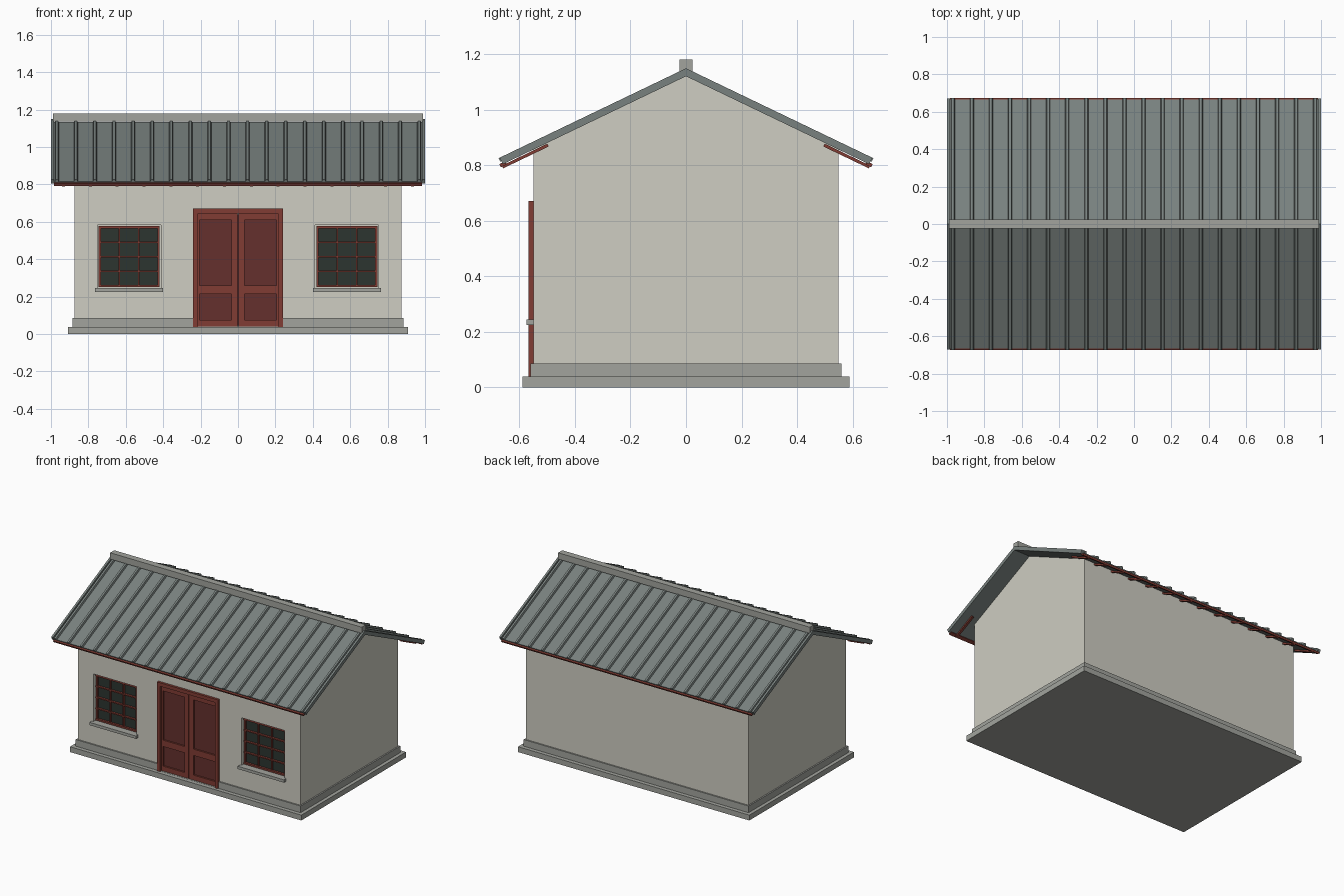
import bpy, bmesh
from math import atan, sin, cos

if "Cube" in bpy.data.objects:
    bpy.data.objects.remove(bpy.data.objects["Cube"])

SLOPE = atan(0.48)
SA, CA = sin(SLOPE), cos(SLOPE)
RIDGE = 1.12          # underside of the roof at the ridge


def material(name, rgb):
    m = bpy.data.materials.new(name)
    m.diffuse_color = (*rgb, 1)
    m.use_nodes = True
    m.node_tree.nodes["Principled BSDF"].inputs["Base Color"].default_value = m.diffuse_color
    return m


PLASTER = material("plaster", (0.62, 0.61, 0.54))
STONE = material("stone", (0.36, 0.37, 0.34))
METAL = material("roof_metal", (0.19, 0.22, 0.21))
RED = material("red_wood", (0.22, 0.045, 0.033))
DARK_RED = material("dark_red_wood", (0.13, 0.03, 0.027))
GLASS = material("glass", (0.025, 0.035, 0.03))


def finish(bm, name, mat):
    bmesh.ops.recalc_face_normals(bm, faces=bm.faces)
    me = bpy.data.meshes.new(name)
    bm.to_mesh(me)
    bm.free()
    ob = bpy.data.objects.new(name, me)
    bpy.context.collection.objects.link(ob)
    if mat:
        me.materials.append(mat)
    return ob


def loft(bm, a, b):
    """Solid between two matching polygons."""
    va, vb = [bm.verts.new(p) for p in a], [bm.verts.new(p) for p in b]
    bm.faces.new(va)
    bm.faces.new(vb[::-1])
    for i in range(len(va)):
        j = (i + 1) % len(va)
        bm.faces.new((va[i], vb[i], vb[j], va[j]))


def add_box(bm, x0, x1, y0, y1, z0, z1):
    prof = [(y0, z0), (y1, z0), (y1, z1), (y0, z1)]
    loft(bm, [(x0, *p) for p in prof], [(x1, *p) for p in prof])


def boxes(name, mat, *dims):
    bm = bmesh.new()
    for d in dims:
        add_box(bm, *d)
    return finish(bm, name, mat)


def add_strip(bm, side, x0, x1, s0, s1, d0, d1, taper=0):
    """Bar running down the roof slope; s = distance down, d = height above underside."""
    def pt(s, d):
        if s == 0:
            return 0, RIDGE + d / CA
        return side * (s * CA + d * SA), RIDGE - s * SA + d * CA
    prof = [(pt(s0, d0), 0), (pt(s1, d0), 0), (pt(s1, d1), taper), (pt(s0, d1), taper)]
    loft(bm, [(x0 + t, *p) for p, t in prof], [(x1 - t, *p) for p, t in prof])


# base and plinth
boxes("base_slab", STONE, (-0.91, 0.91, -0.588, 0.588, 0, 0.038))
plinth = boxes("plinth", STONE, (-0.885, 0.885, -0.56, 0.56, 0.038, 0.085))

# gabled walls
bm = bmesh.new()
eave = RIDGE + 0.005 - 0.55 * 0.48
prof = [(-0.55, 0.038), (0.55, 0.038), (0.55, eave), (0, RIDGE + 0.005), (-0.55, eave)]
loft(bm, [(-0.875, *p) for p in prof], [(0.875, *p) for p in prof])
walls = finish(bm, "walls", PLASTER)

# door and window recesses
cutter = boxes("recess_cutter", None,
               (-0.225, 0.225, -0.7, -0.525, 0.039, 0.655),
               (0.413, 0.752, -0.7, -0.51, 0.243, 0.583),
               (-0.752, -0.413, -0.7, -0.51, 0.243, 0.583))
cutter.hide_render = True
cutter.hide_viewport = True
for ob in (walls, plinth):
    mod = ob.modifiers.new("recesses", "BOOLEAN")
    mod.operation = "DIFFERENCE"
    mod.solver = "EXACT"
    mod.object = cutter

# double door: frame, leaves, sunken panels
boxes("door_frame", RED,
      (-0.24, -0.215, -0.567, -0.524, 0.038, 0.67),
      (0.215, 0.24, -0.567, -0.524, 0.038, 0.67),
      (-0.215, 0.215, -0.567, -0.524, 0.645, 0.67))
bm = bmesh.new()
for s in (-1, 1):
    for a, b, z0, z1 in ((0.002, 0.035, 0.04, 0.645), (0.205, 0.215, 0.04, 0.645),
                         (0.035, 0.205, 0.04, 0.075), (0.035, 0.205, 0.215, 0.26),
                         (0.035, 0.205, 0.61, 0.645)):
        add_box(bm, min(s * a, s * b), max(s * a, s * b), -0.552, -0.526, z0, z1)
finish(bm, "door_leaves", RED)
boxes("door_panels", DARK_RED, (-0.21, 0.21, -0.54, -0.526, 0.045, 0.64))

# windows
for side, label in ((-1, "left"), (1, "right")):
    c = side * 0.5825
    boxes(label + "_window_glass", GLASS, (c - 0.16, c + 0.16, -0.52, -0.508, 0.255, 0.573))
    bm = bmesh.new()
    for i in range(4):      # upright bars
        x, w = c - 0.157 + i * 0.1047, 0.006 if i in (0, 3) else 0.004
        add_box(bm, x - w, x + w, -0.533, -0.515, 0.25, 0.576)
    for i in range(5):      # cross bars
        z, w = 0.256 + i * 0.0785, 0.006 if i in (0, 4) else 0.004
        add_box(bm, c - 0.163, c + 0.163, -0.535, -0.515, z - w, z + w)
    finish(bm, label + "_window_bars", RED)
    boxes(label + "_window_sill", STONE, (c - 0.182, c + 0.182, -0.575, -0.515, 0.225, 0.245))

# roof slopes
for side, label in ((-1, "front"), (1, "back")):
    bm = bmesh.new()
    add_strip(bm, side, -0.985, 0.985, 0, 0.732, 0, 0.013)
    finish(bm, label + "_roof_sheet", METAL)

    bm = bmesh.new()
    for i in range(20):
        x = -0.969 + i * 0.102
        add_strip(bm, side, x - 0.011, x + 0.011, 0.005, 0.736, 0.012, 0.026, 0.004)
    finish(bm, label + "_roof_ribs", METAL)

    bm = bmesh.new()
    for a in (-1, 0.985):
        add_strip(bm, side, a, a + 0.015, 0, 0.732, 0, 0.026)
    finish(bm, label + "_verge_trim", METAL)

    bm = bmesh.new()
    add_strip(bm, side, -0.985, 0.985, 0.72, 0.743, -0.007, 0.006)
    finish(bm, label + "_fascia", RED)

    bm = bmesh.new()
    for i in range(14):
        x = -0.933 + i * 0.1435
        add_strip(bm, side, x - 0.008, x + 0.008, 0.555, 0.737, -0.014, -0.003)
    finish(bm, label + "_rafter_tails", RED)

# ridge cap
boxes("ridge_cap", STONE, (-0.99, 0.99, -0.023, 0.023, 1.135, 1.18))
